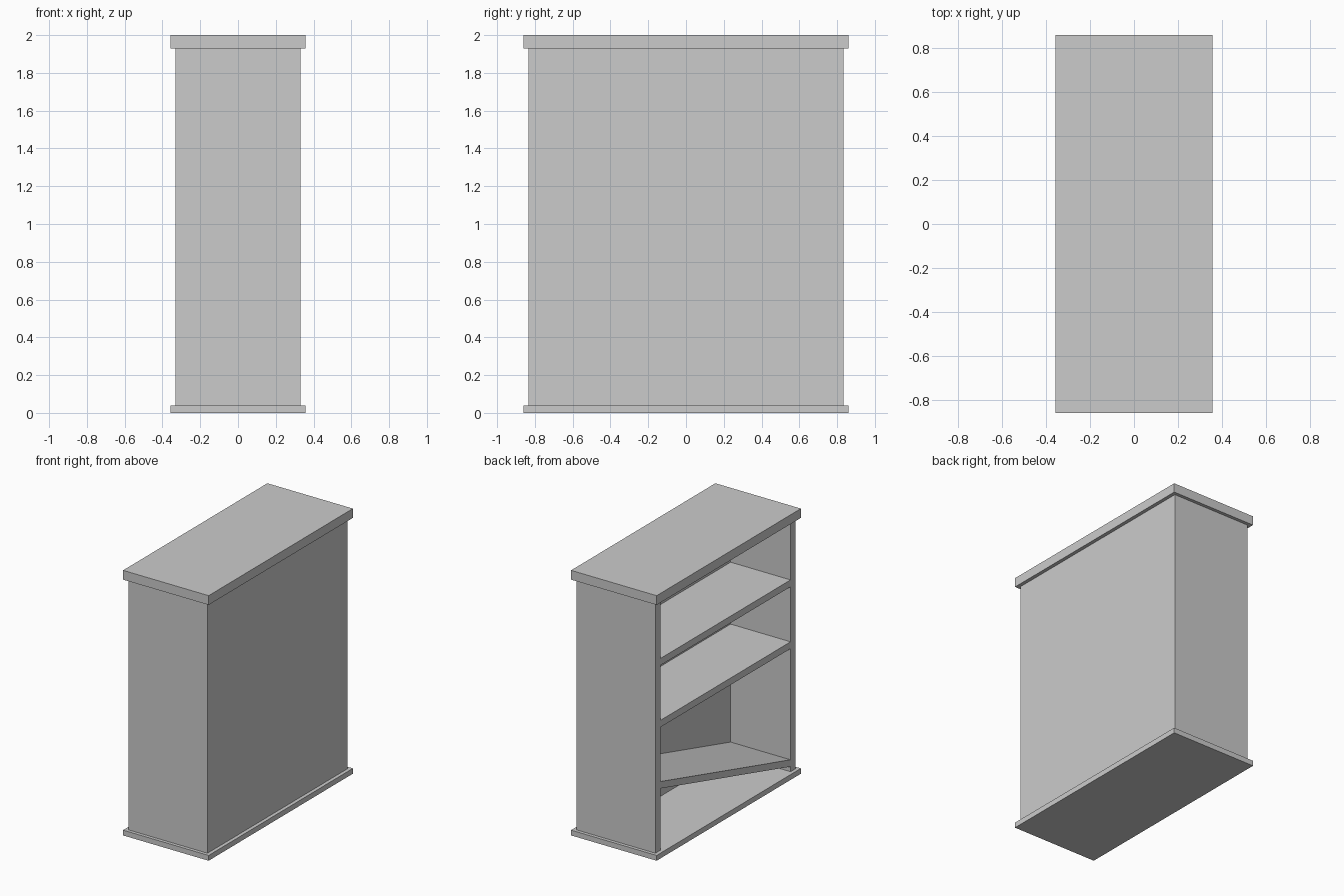
import bpy, bmesh

if "Cube" in bpy.data.objects:
    bpy.data.objects.remove(bpy.data.objects["Cube"])

TOP, FLOOR = 1.93, 0.04          # heights of the carcass ends
OX, OY = 0.33, 0.835             # carcass half depth / half width
IX, IY = 0.17, 0.775             # inner back plane / inner half width


def prism(name, pts, vec):
    """Extrude a closed planar outline along vec."""
    bm = bmesh.new()
    face = bm.faces.new([bm.verts.new(p) for p in pts])
    ext = bmesh.ops.extrude_face_region(bm, geom=[face], use_keep_orig=True)
    verts = [g for g in ext["geom"] if isinstance(g, bmesh.types.BMVert)]
    bmesh.ops.translate(bm, verts=verts, vec=vec)
    bmesh.ops.recalc_face_normals(bm, faces=bm.faces)
    mesh = bpy.data.meshes.new(name)
    bm.to_mesh(mesh)
    bm.free()
    obj = bpy.data.objects.new(name, mesh)
    bpy.context.collection.objects.link(obj)
    return obj


def slab(name, z0, z1, hx=0.357, hy=0.86):
    pts = [(-hx, -hy, z0), (hx, -hy, z0), (hx, hy, z0), (-hx, hy, z0)]
    return prism(name, pts, (0, 0, z1 - z0))


def shelf(name, z_low, z_high, thick=0.052):
    """Shelf whose top runs from z_low at -y to z_high at +y."""
    pts = [(-OX, -IY, z_low), (-OX, IY, z_high),
           (-OX, IY, z_high - thick), (-OX, -IY, z_low - thick)]
    return prism(name, pts, (IX + OX, 0, 0))


# Overhanging base and top boards
slab("base_board", 0, FLOOR)
slab("top_board", TOP, 2.0)

# Sides and back as one U-shaped carcass, open towards -x
outline = [(-OX, -OY), (OX, -OY), (OX, OY), (-OX, OY),
           (-OX, IY), (IX, IY), (IX, -IY), (-OX, -IY)]
prism("carcass", [(x, y, FLOOR) for x, y in outline], (0, 0, TOP - FLOOR))

# Two level shelves and one that has slipped at one end
shelf("upper_shelf", 1.487, 1.487)
shelf("middle_shelf", 1.02, 1.02)
shelf("fallen_shelf", 0.13, 0.558)
